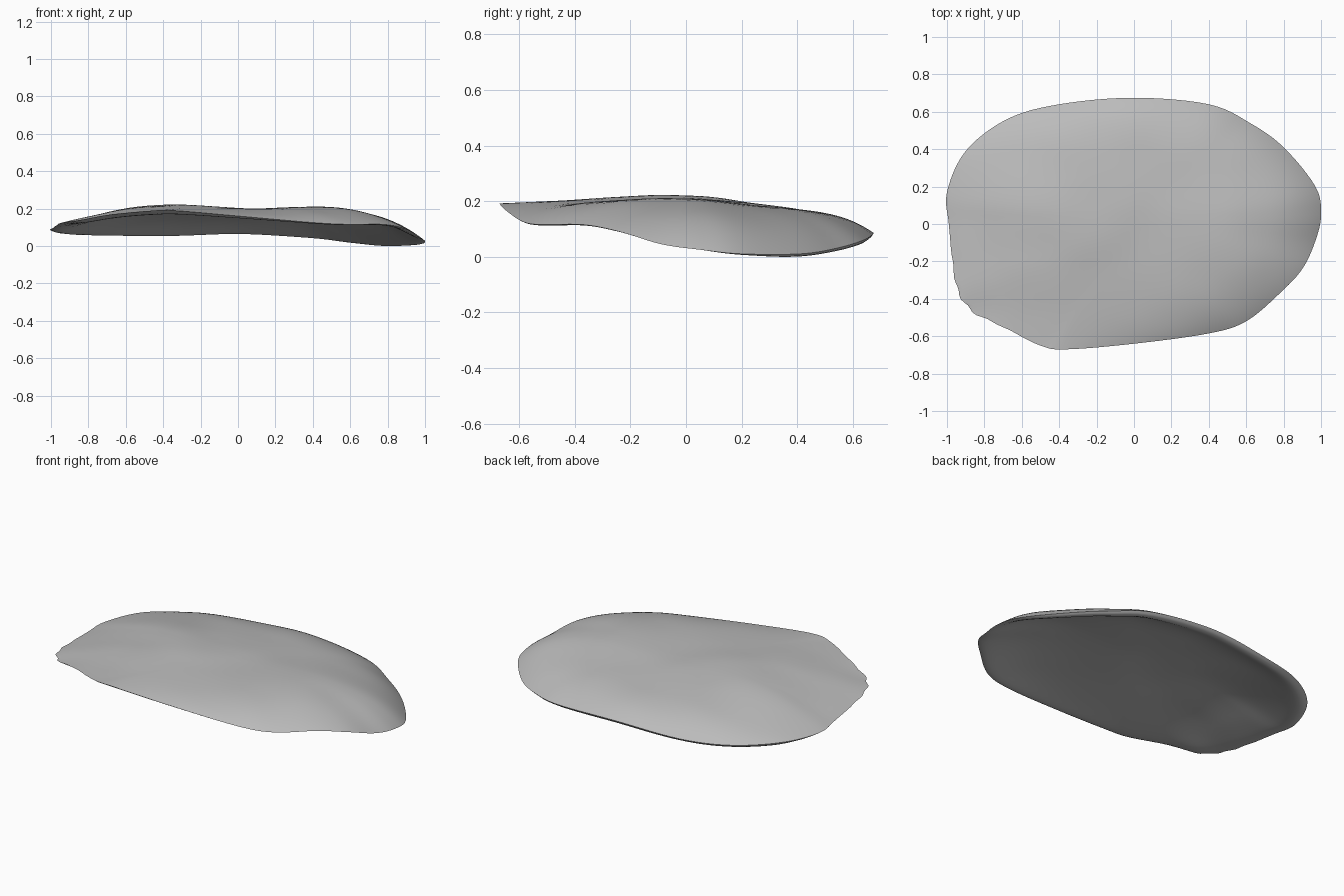
import bpy, bmesh, math
from mathutils import Vector, noise

cube = bpy.data.objects.get("Cube")
if cube:
    bpy.data.objects.remove(cube, do_unlink=True)

# Rim of the slab, counterclockwise from its left tip
RIM = [Vector(p) for p in (
    (1, .05, .04), (.97, .2, .025), (.8, .41, .025), (.62, .54, .045), (.4, .64, .075),
    (0, .675, .1), (-.4, .64, .085), (-.68, .56, .09), (-.9, .39, .1), (-1, .17, .1),
    (-.99, 0, .11), (-.97, -.2, .125), (-.94, -.36, .14), (-.86, -.47, .15),
    (-.7, -.55, .18), (-.5, -.65, .2), (-.36, -.67, .205), (0, -.64, .175),
    (.4, -.585, .14), (.6, -.52, .13), (.78, -.37, .13), (.9, -.24, .105), (.97, -.09, .06))]
STEPS = 6
RINGS = 26


def smooth(value, low, high):
    t = min(1, max(0, (value - low) / (high - low)))
    return t * t * (3 - 2 * t)


def bump(x, y, cx, cy, width):
    return math.exp(-((x - cx) ** 2 + (y - cy) ** 2) / width ** 2)


def rim_curve():
    """Closed smooth curve through the rim points."""
    points, n = [], len(RIM)
    for i in range(n):
        a, b, c, d = (RIM[(i + k) % n] for k in (-1, 0, 1, 2))
        for s in range(STEPS):
            t = s / STEPS
            points.append((b * 2 + (c - a) * t + (a * 2 - b * 5 + c * 4 - d) * t * t
                           + (b * 3 - a - c * 3 + d) * t ** 3) / 2)
    return points


def crown(x, y):
    """Height of the broad upper face."""
    return (.21 + .026 * bump(x, y, -.4, -.08, .35) + .02 * bump(x, y, .47, -.1, .28)
            - .018 * smooth(y, .05, .4) - .02 * smooth(-x, .5, .9)
            + .006 * noise.noise(Vector((x * 4, y * 4, 1))))


def upper_height(x, y, p, t):
    """Upper face, rolling down to the rim point p as t reaches one."""
    return p.z + (crown(x, y) - p.z) * (1 - t ** 5)


def thickness(y, t):
    """Thin hollow shell with a heavier lip along the back."""
    return (.025 + .035 * smooth(y, -.1, .4) * t ** 4) * (1 - t ** 30)


def build_shell():
    bm = bmesh.new()
    rim = rim_curve()
    n = len(rim)
    edge = [bm.verts.new(p) for p in rim]
    for upper in (True, False):
        outer = edge
        for ring in range(1, RINGS):
            t = 1 - (ring / RINGS) ** 1.4
            inner = []
            for p in rim:
                x, y = p.x * t, p.y * t
                z = upper_height(x, y, p, t)
                if not upper:
                    z -= thickness(y, t)
                inner.append(bm.verts.new((x, y, z)))
            for i in range(n):
                j = (i + 1) % n
                bm.faces.new((outer[i], outer[j], inner[j], inner[i]))
            outer = inner
        # Close the middle with a fan
        hub = bm.verts.new(sum((v.co for v in outer), Vector()) / n)
        for i in range(n):
            bm.faces.new((outer[i], outer[(i + 1) % n], hub))
    # Chip the edge at the front right
    for i, v in enumerate(edge):
        v.co.xy *= 1 + .007 * bump(v.co.x, v.co.y, -.86, -.42, .22) * math.sin(i * 1.3)
    bmesh.ops.recalc_face_normals(bm, faces=bm.faces)
    # Rest the lowest point on the ground
    drop = min(v.co.z for v in bm.verts)
    bmesh.ops.translate(bm, verts=bm.verts, vec=(0, 0, -drop))
    mesh = bpy.data.meshes.new("stone_slab")
    bm.to_mesh(mesh)
    bm.free()
    return mesh


# Single pale grey stone colour
stone = bpy.data.materials.new("pale_grey_stone")
stone.use_nodes = True
colour = (.5, .5, .5, 1)
stone.diffuse_color = colour
stone.node_tree.nodes["Principled BSDF"].inputs["Base Color"].default_value = colour

slab = bpy.data.objects.new("stone_slab", build_shell())
slab.data.materials.append(stone)
bpy.context.collection.objects.link(slab)
bpy.context.view_layer.objects.active = slab
slab.select_set(True)
bpy.ops.object.shade_smooth_by_angle(angle=math.radians(50))
